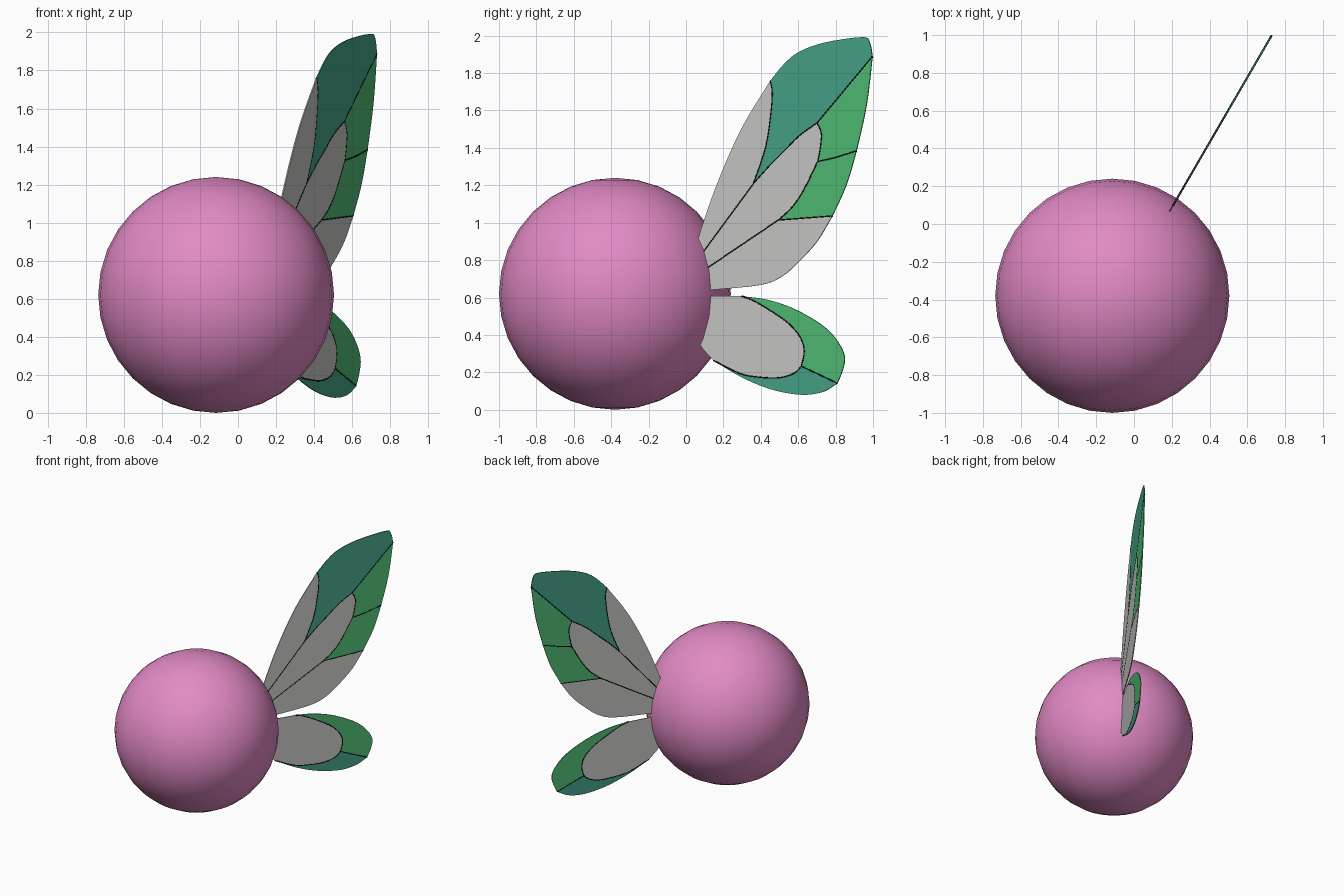
import bpy, bmesh

if "Cube" in bpy.data.objects:
    bpy.data.objects.remove(bpy.data.objects["Cube"])


def srgb(r, g, b):
    def lin(c):
        c /= 255
        return c / 12.92 if c <= 0.04045 else ((c + 0.055) / 1.055) ** 2.4
    return (lin(r), lin(g), lin(b), 1)


def material(name, rgb):
    m = bpy.data.materials.new(name)
    m.diffuse_color = srgb(*rgb)
    m.use_nodes = True
    m.node_tree.nodes["Principled BSDF"].inputs["Base Color"].default_value = m.diffuse_color
    return m


pink = material("pink", (226, 138, 197))
grey = material("pale grey", (200, 199, 197))
teal = material("teal", (70, 162, 137))
green = material("green", (80, 187, 115))
black = material("black", (18, 18, 18))


def smooth(pts, n=4):
    """Catmull-Rom curve through the points; two points stay straight."""
    if len(pts) < 3:
        return list(pts)
    p = [pts[0]] + list(pts) + [pts[-1]]
    out = []
    for i in range(1, len(p) - 2):
        for k in range(n):
            t = k / n
            out.append(tuple(0.5 * (2 * b + (c - a) * t + (2 * a - 5 * b + 4 * c - d) * t * t
                                    + (3 * b - a - 3 * c + d) * t ** 3)
                             for a, b, c, d in zip(*p[i - 1:i + 3])))
    return out + [pts[-1]]


def to_3d(p):
    # the wings lie in one upright plane, 60 degrees from the x axis
    return (0.19 + (p[0] - 0.07) * 0.5806, p[0], p[1])


def wing(name, paths, cells, veins):
    """Thin coloured cells bounded by named paths ('-' reverses), plus raised veins."""
    paths = {k: smooth(v) for k, v in paths.items()}
    bm = bmesh.new()
    for idx, keys in cells:
        loop = []
        for k in keys.split():
            seg = paths[k[1:]][::-1] if k[0] == "-" else paths[k]
            loop += seg[:-1]
        bm.faces.new([bm.verts.new(to_3d(p)) for p in loop]).material_index = idx
    bmesh.ops.remove_doubles(bm, verts=bm.verts, dist=0.0005)
    bmesh.ops.recalc_face_normals(bm, faces=bm.faces)
    me = bpy.data.meshes.new(name)
    bm.to_mesh(me)
    bm.free()
    ob = bpy.data.objects.new(name, me)
    bpy.context.collection.objects.link(ob)
    for m in (grey, teal, green):
        me.materials.append(m)
    s = ob.modifiers.new("thickness", "SOLIDIFY")
    s.thickness, s.offset = 0.007, 0

    cu = bpy.data.curves.new(name + "_veins", "CURVE")
    cu.dimensions = "3D"
    cu.bevel_depth, cu.bevel_resolution = 0.0055, 1
    cu.materials.append(black)
    for k in veins.split():
        sp = cu.splines.new("POLY")
        sp.points.add(len(paths[k]) - 1)
        for q, p in zip(sp.points, paths[k]):
            q.co = (*to_3d(p), 1)
    vo = bpy.data.objects.new(name + "_veins", cu)
    bpy.context.collection.objects.link(vo)
    bpy.ops.object.select_all(action="DESELECT")
    vo.select_set(True)
    bpy.context.view_layer.objects.active = vo
    bpy.ops.object.convert(target="MESH")


# round body
bpy.ops.mesh.primitive_uv_sphere_add(segments=32, ring_count=16, radius=0.62,
                                     location=(-0.115, -0.38, 0.62))
body = bpy.context.object
body.name = "body"
body.data.materials.append(pink)
bpy.ops.object.shade_smooth()

# upper wing: paths in (y, z); roots run on inside the body
root_a, root_b, root_c, root_d = (0.03, 0.80), (0.01, 0.725), (0.01, 0.69), (0.03, 0.63)
top, tip, fork, cell_tip = (0.452, 1.759), (0.997, 1.888), (0.361, 1.207), (0.703, 1.534)
rib, rib_end, bend, bend_end = (0.706, 1.328), (0.912, 1.384), (0.495, 1.014), (0.783, 1.036)
wing("upper_wing", {
    "lead": [root_a, (0.067, 0.918), (0.163, 1.197), (0.297, 1.502), top],
    "crown": [top, (0.527, 1.85), (0.607, 1.914), (0.741, 1.963), (0.939, 1.992),
              (0.981, 1.968), tip],
    "trail1": [tip, (0.965, 1.625), rib_end],
    "trail2": [rib_end, (0.858, 1.202), bend_end],
    "trail3": [bend_end, (0.703, 0.902), (0.607, 0.795), (0.516, 0.715), (0.398, 0.667),
               (0.131, 0.64), root_d],
    "front": [top, (0.463, 1.69), (0.452, 1.556), (0.425, 1.395), fork],
    "front_root": [fork, (0.095, 0.845), root_b],
    "cell_top": [fork, (0.447, 1.304), (0.527, 1.384), (0.607, 1.465), cell_tip],
    "split": [cell_tip, tip],
    "cell_side1": [cell_tip, (0.725, 1.476), (0.719, 1.395), rib],
    "cell_side2": [rib, (0.634, 1.181), (0.57, 1.084), bend],
    "cell_root": [bend, (0.115, 0.758), root_c],
    "rib": [rib, (0.794, 1.347), rib_end],
    "lower_rib": [bend, bend_end],
    "root1": [root_b, root_a], "root2": [root_c, root_b], "root3": [root_d, root_c],
}, [
    (0, "lead front front_root root1"),
    (1, "crown -split -cell_top -front"),
    (0, "cell_top cell_side1 cell_side2 cell_root root2 -front_root"),
    (2, "split trail1 -rib -cell_side1"),
    (2, "rib trail2 -lower_rib -cell_side2"),
    (0, "lower_rib trail3 root3 -cell_root"),
], "front front_root cell_top split cell_side1 cell_side2 cell_root rib lower_rib")

# lower wing
start, end, corner, edge = (0.297, 0.607), (0.147, 0.265), (0.618, 0.233), (0.81, 0.142)
wing("lower_wing", {
    "top": [(0.04, 0.61), start],
    "outer": [start, (0.415, 0.592), (0.527, 0.56), (0.634, 0.511), (0.741, 0.442),
              (0.81, 0.367), (0.848, 0.286), (0.838, 0.212), edge],
    "under": [edge, (0.741, 0.099), (0.66, 0.081), (0.58, 0.083), (0.473, 0.104),
              (0.366, 0.142), (0.259, 0.195), end],
    "cell1": [start, (0.366, 0.581), (0.473, 0.517), (0.554, 0.458), (0.612, 0.388),
              (0.634, 0.313), corner],
    "cell2": [corner, (0.58, 0.195), (0.5, 0.171), (0.393, 0.174), (0.286, 0.195), end],
    "split": [corner, edge],
    "bottom": [end, (0.077, 0.345), (0.03, 0.44)],
    "root": [(0.03, 0.44), (0.04, 0.61)],
}, [
    (0, "top cell1 cell2 bottom root"),
    (2, "outer -split -cell1"),
    (1, "split under -cell2"),
], "cell1 cell2 split")
